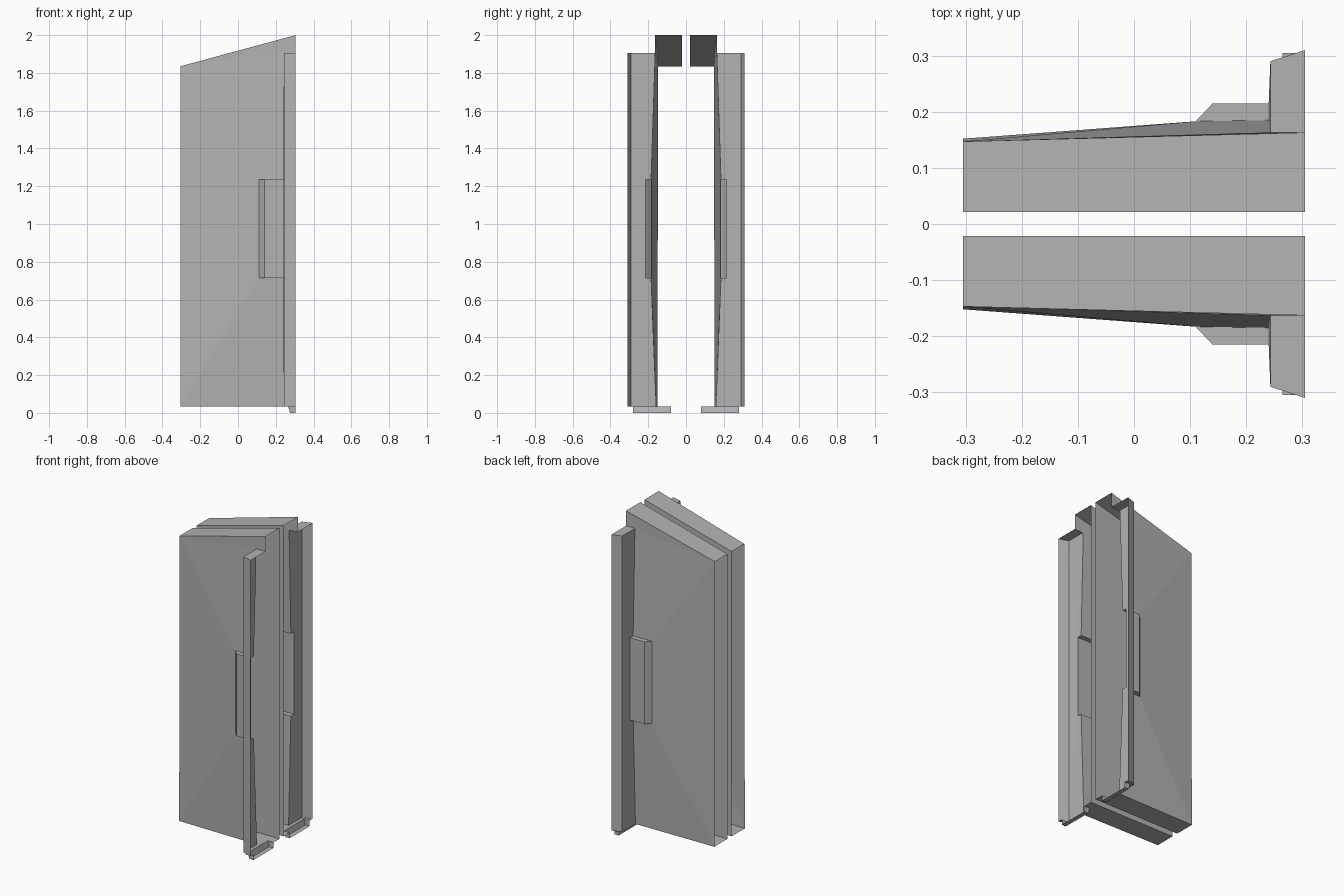
import bpy
import bmesh
from mathutils import Vector

default_cube = bpy.data.objects.get("Cube")
if default_cube:
    bpy.data.objects.remove(default_cube, do_unlink=True)

# One plain grey for every part
grey = bpy.data.materials.new("plain_grey")
grey.use_nodes = True
grey.diffuse_color = (0.45, 0.45, 0.45, 1)
grey.node_tree.nodes["Principled BSDF"].inputs["Base Color"].default_value = grey.diffuse_color


def shell(name, inside, faces):
    """Open sheet part facing away from an inside point, mirrored across y."""
    bm = bmesh.new()
    centre = Vector(inside)
    for corners in faces:
        face = bm.faces.new([bm.verts.new(p) for p in corners])
        face.normal_update()
        if face.normal.dot(face.calc_center_median() - centre) < 0:
            face.normal_flip()
    bmesh.ops.remove_doubles(bm, verts=bm.verts, dist=0.0001)
    mesh = bpy.data.meshes.new(name)
    bm.to_mesh(mesh)
    bm.free()
    mesh.materials.append(grey)
    part = bpy.data.objects.new(name, mesh)
    bpy.context.collection.objects.link(part)
    mirror = part.modifiers.new("mirror", "MIRROR")
    mirror.use_axis = (False, True, False)
    mirror.use_mirror_merge = False
    return part


# Shared levels and planes
end, inner, base = 0.305, 0.021, 0.035
low_top, high_top, cap = 1.835, 2.0, 1.905
grip_low, grip_high = 0.715, 1.235
step = 0.243

# Corners of the outer skin
far_base = (-end, 0.152, base)
far_top = (-end, 0.147, low_top)
near_top = (end, 0.163, high_top)
near_cap = (end, 0.163, cap)
step_cap = (step, 0.163, cap)
step_base = (step, 0.158, base)
near_base = (end, 0.158, base)


def grip_ring(z):
    """Two skin corners and two raised corners of the grip at one height."""
    return (0.11, 0.183, z), (0.24, 0.185, z), (0.24, 0.215, z), (0.14, 0.215, z)


low_a, low_b, low_c, low_d = grip_ring(grip_low)
high_a, high_b, high_c, high_d = grip_ring(grip_high)

# Outer skin, swelling gently toward the grip
shell("outer_panel", (0, inner, 1), [
    (far_top, step_cap, near_cap), (far_top, near_cap, near_top),
    (far_top, high_a, step_cap), (high_a, high_b, step_cap),
    (far_base, far_top, high_a), (far_base, high_a, low_a),
    (far_base, low_a, step_base), (low_a, low_b, step_base),
])

# Flat inner wall and sloping lid
inner_far, inner_near = (-end, inner, low_top), (end, inner, high_top)
shell("inner_panel", (0, 0.1, 1), [
    (inner_far, inner_near, (end, inner, base), (-end, inner, base)),
])
shell("sloped_lid", (0, 0.1, 1), [(far_top, near_top, inner_near, inner_far)])

# Raised hollow grip with a bevelled leading edge
shell("grip", (0.2, 0.18, 1), [
    (low_a, high_a, high_d, low_d), (low_d, high_d, high_c, low_c),
    (high_a, high_b, high_c, high_d), (low_a, low_b, low_c, low_d),
])

# Tall edge flange, open toward the end
rim_cap, rim_base = (step, 0.29, cap), (step, 0.29, base)
lip_cap, lip_base = (end, 0.31, cap), (end, 0.31, base)
shell("edge_flange", (end, 0.2, 1), [
    (step_cap, high_b, high_c, rim_cap), (rim_cap, high_c, low_c, rim_base),
    (low_c, low_b, step_base, rim_base),
    (rim_cap, rim_base, lip_base, lip_cap),
    (step_cap, near_cap, lip_cap, rim_cap),
])

# Floor, left open above the foot
foot_back, foot_in, foot_out = 0.265, 0.08, 0.28


def floor_quad(x_a, x_b, y_a, y_b):
    return ((x_a, y_a, base), (x_b, y_a, base), (x_b, y_b, base), (x_a, y_b, base))


shell("floor", (0, 0.1, 1), [
    ((-end, inner, base), (step, inner, base), step_base, far_base),
    floor_quad(step, foot_back, inner, 0.29),
    floor_quad(foot_back, end, inner, foot_in),
    floor_quad(foot_back, end, foot_out, 0.305),
])

# Small hollow foot, open toward the end
toe = foot_back + 0.01
upper = [(end, foot_in, base), (foot_back, foot_in, base),
         (foot_back, foot_out, base), (end, foot_out, base)]
lower = [(end, foot_in, 0), (toe, foot_in, 0), (toe, foot_out, 0), (end, foot_out, 0)]
sides = [(upper[i], upper[i + 1], lower[i + 1], lower[i]) for i in range(len(upper) - 1)]
shell("foot", (end, 0.18, base), sides + [tuple(lower)])
